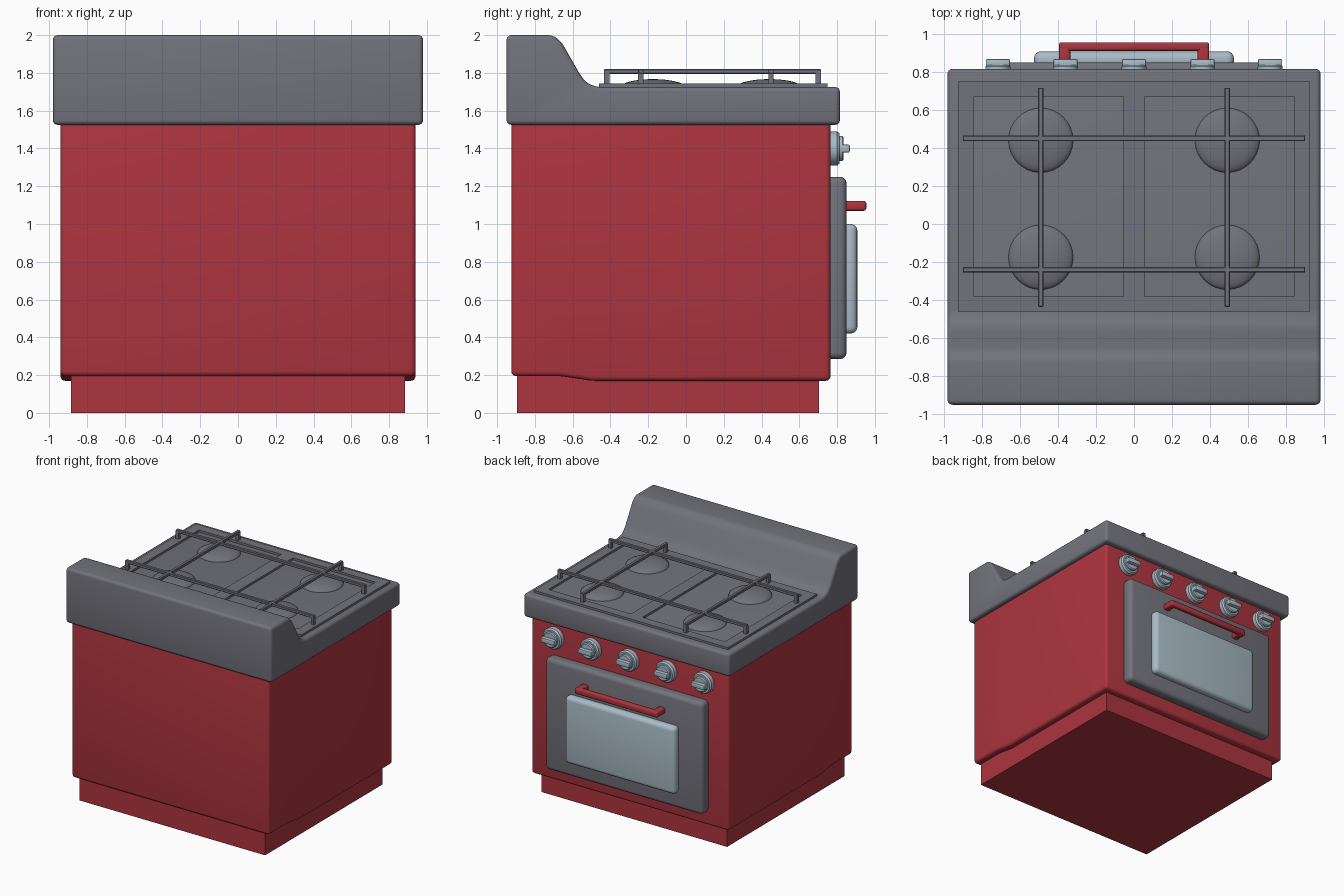
import bpy, bmesh, math
from mathutils import Matrix, Vector

if "Cube" in bpy.data.objects:
    bpy.data.objects.remove(bpy.data.objects["Cube"])


def material(name, col):
    m = bpy.data.materials.new(name)
    m.diffuse_color = (*col, 1)
    m.use_nodes = True
    m.node_tree.nodes["Principled BSDF"].inputs["Base Color"].default_value = m.diffuse_color
    return m


RED = material("enamel_red", (0.42, 0.035, 0.05))
GREY = material("iron_grey", (0.17, 0.17, 0.2))
STEEL = material("pale_steel", (0.4, 0.5, 0.57))


def finish(bm, name, mat):
    bmesh.ops.recalc_face_normals(bm, faces=bm.faces)
    me = bpy.data.meshes.new(name)
    bm.to_mesh(me)
    bm.free()
    ob = bpy.data.objects.new(name, me)
    bpy.context.collection.objects.link(ob)
    me.materials.append(mat)
    bpy.ops.object.select_all(action='DESELECT')
    ob.select_set(True)
    bpy.context.view_layer.objects.active = ob
    bpy.ops.object.shade_smooth_by_angle(angle=math.radians(35))
    return ob


def round_edges(bm, r, seg=4):
    if r:
        bmesh.ops.bevel(bm, geom=bm.edges[:], offset=r, segments=seg,
                        profile=0.5, affect='EDGES', clamp_overlap=True)


def box(name, mat, lo, hi, r=0.0, seg=4):
    bm = bmesh.new()
    lo, hi = Vector(lo), Vector(hi)
    bmesh.ops.create_cube(bm, size=1, matrix=Matrix.Translation((lo + hi) / 2)
                          @ Matrix.Diagonal((*(hi - lo), 1)))
    round_edges(bm, r, seg)
    return finish(bm, name, mat)


def side_profile(name, mat, pts, half, r):
    """Extrude a (y, z) outline across x."""
    bm = bmesh.new()
    f = bm.faces.new([bm.verts.new((-half, y, z)) for y, z in pts])
    ext = bmesh.ops.extrude_face_region(bm, geom=[f])["geom"]
    bmesh.ops.translate(bm, vec=(2 * half, 0, 0),
                        verts=[v for v in ext if isinstance(v, bmesh.types.BMVert)])
    round_edges(bm, r)
    return finish(bm, name, mat)


def lathe_y(name, mat, x, y, z, prof, n=32):
    """Spin (radius, depth) points about a line along y."""
    bm = bmesh.new()
    vs = [bm.verts.new((x + a, y + d, z)) for a, d in prof]
    es = [bm.edges.new(p) for p in zip(vs, vs[1:])]
    bmesh.ops.spin(bm, geom=vs + es, cent=(x, y, z), axis=(0, 1, 0),
                   angle=2 * math.pi, steps=n)
    bmesh.ops.remove_doubles(bm, verts=bm.verts, dist=1e-5)
    return finish(bm, name, mat)


# Plinth, body and cooktop with splashback
box("plinth", RED, (-0.885, -0.895, 0), (0.885, 0.705, 0.25))
side_profile("body", RED, [(-0.925, 0.195), (-0.66, 0.195), (-0.5, 0.17), (0.765, 0.17),
                           (0.765, 1.58), (-0.925, 1.58)], 0.94, 0.025)
side_profile("cooktop_and_splashback", GREY,
             [(-0.95, 1.525), (0.815, 1.525), (0.815, 1.725), (-0.47, 1.725), (-0.525, 1.745),
              (-0.56, 1.79), (-0.66, 1.965), (-0.705, 2.0), (-0.95, 2.0)], 0.98, 0.025)

# Raised cooktop frame with two recessed panels
bm = bmesh.new()
xs = [-0.925, -0.84, -0.055, 0.055, 0.84, 0.925]
ys = [-0.46, -0.38, 0.67, 0.75]
grid = [[bm.verts.new((x, y, 1.715)) for y in ys] for x in xs]
for i in range(5):
    for j in range(3):
        if not (j == 1 and i in (1, 3)):
            bm.faces.new((grid[i][j], grid[i + 1][j], grid[i + 1][j + 1], grid[i][j + 1]))
ext = bmesh.ops.extrude_face_region(bm, geom=bm.faces[:])["geom"]
bmesh.ops.translate(bm, vec=(0, 0, 0.028),
                    verts=[v for v in ext if isinstance(v, bmesh.types.BMVert)])
finish(bm, "cooktop_frame", GREY)

# Domed burners
for x in (-0.49, 0.49):
    for y in (-0.175, 0.44):
        bm = bmesh.new()
        bmesh.ops.create_uvsphere(bm, u_segments=32, v_segments=16, radius=1,
                                  matrix=Matrix.Translation((x, y, 1.725))
                                  @ Matrix.Diagonal((0.17, 0.17, 0.042, 1)))
        finish(bm, "burner", GREY)

# Pan supports: crossing bars with a foot at each end
T = 0.014
for y in (-0.24, 0.45):
    box("long_grate_bar", GREY, (-0.9, y - T, 1.795), (0.9, y + T, 1.82), 0.004, 1)
    for x in (-0.885, 0.885):
        box("grate_foot", GREY, (x - T, y - T, 1.72), (x + T, y + T, 1.81))
for x in (-0.49, 0.49):
    box("short_grate_bar", GREY, (x - T, -0.435, 1.795), (x + T, 0.715, 1.82), 0.004, 1)
    for y in (-0.42, 0.7):
        box("grate_foot", GREY, (x - T, y - T, 1.72), (x + T, y + T, 1.81))

# Oven door and window
box("oven_door", GREY, (-0.75, 0.74, 0.285), (0.75, 0.85, 1.25), 0.035)
box("oven_window", STEEL, (-0.525, 0.82, 0.42), (0.525, 0.907, 1.0), 0.035)

# Door handle
box("handle_bar", RED, (-0.395, 0.91, 1.07), (0.395, 0.955, 1.122), 0.014, 3)
for s in (-1, 1):
    box("handle_post", RED, (s * 0.365 - 0.03, 0.83, 1.07), (s * 0.365 + 0.03, 0.95, 1.122), 0.014, 3)

# Control knobs
for x in (-0.715, -0.36, 0, 0.36, 0.715):
    lathe_y("knob_base", STEEL, x, 0.76, 1.4,
            [(0, 0), (0.09, 0), (0.09, 0.04), (0.08, 0.053), (0.066, 0.053),
             (0.066, 0.068), (0.058, 0.075), (0, 0.075)])
    box("knob_grip", STEEL, (x - 0.064, 0.82, 1.378), (x + 0.064, 0.867, 1.42), 0.008, 2)
